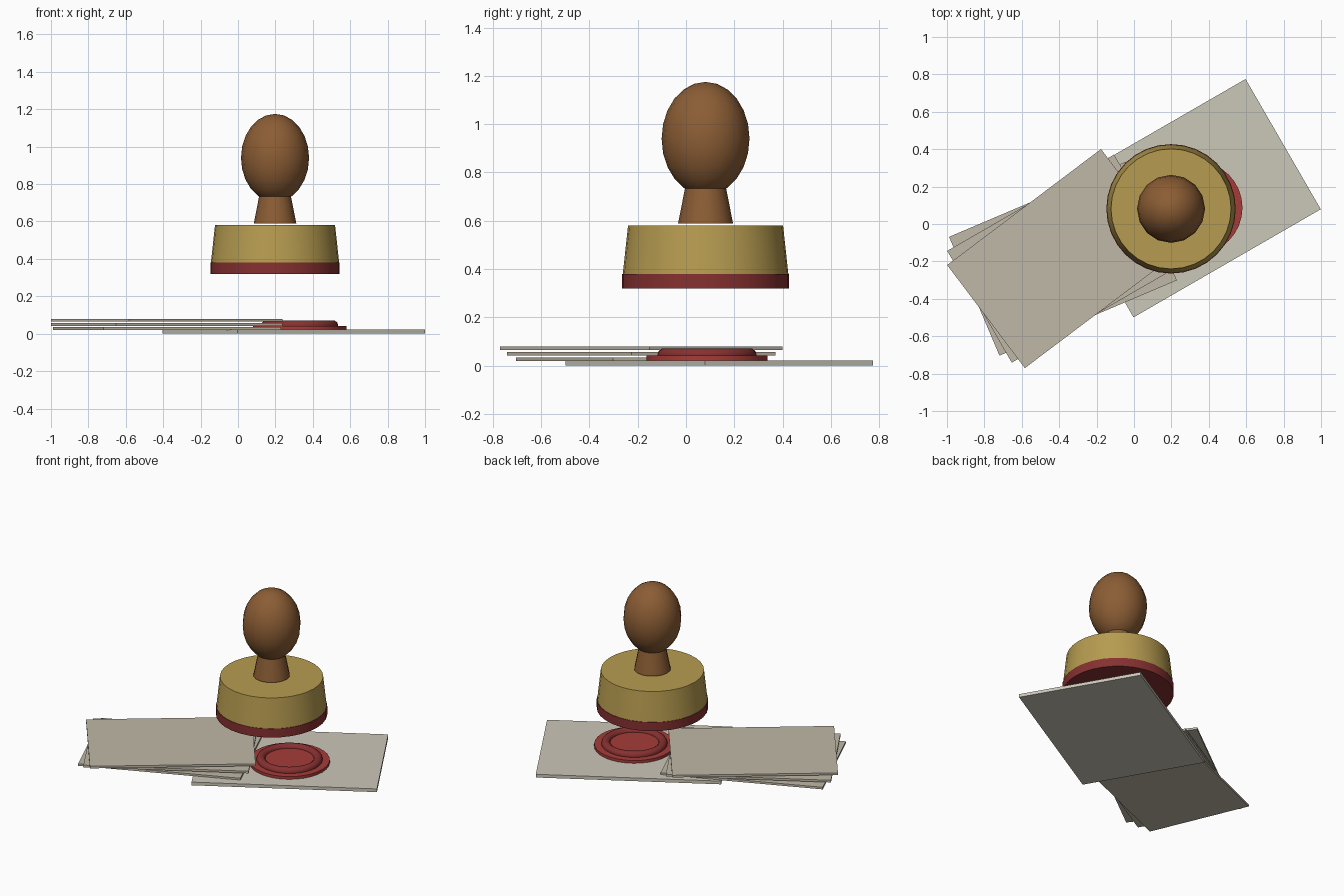
import bpy
from math import radians

if "Cube" in bpy.data.objects:
    bpy.data.objects.remove(bpy.data.objects["Cube"])


def material(name, rgb):
    m = bpy.data.materials.new(name)
    m.diffuse_color = (*rgb, 1)
    m.use_nodes = True
    m.node_tree.nodes["Principled BSDF"].inputs["Base Color"].default_value = m.diffuse_color
    return m


PAPER = material("paper", (0.60, 0.57, 0.48))
SHEET = material("sheet_paper", (0.53, 0.48, 0.39))
WAX = material("wax", (0.38, 0.045, 0.04))
WAX_DARK = material("wax_dark", (0.24, 0.03, 0.03))
BRASS = material("brass", (0.47, 0.33, 0.08))
WOOD = material("wood", (0.26, 0.11, 0.035))


def finish(name, mat, smooth=True):
    ob = bpy.context.object
    ob.name = name
    ob.data.materials.append(mat)
    bpy.ops.object.transform_apply(location=False, rotation=False, scale=True)
    if smooth:
        bpy.ops.object.shade_smooth_by_angle(angle=radians(40))
    return ob


def card(name, x, y, z0, z1, length, width, angle, mat):
    bpy.ops.mesh.primitive_cube_add(size=1, location=(x, y, (z0 + z1) / 2),
                                    rotation=(0, 0, radians(angle)))
    bpy.context.object.scale = (length, width, z1 - z0)
    finish(name, mat, False)


def cone(name, x, y, z0, z1, r0, r1, sides, mat):
    bpy.ops.mesh.primitive_cone_add(vertices=sides, radius1=r0, radius2=r1, depth=z1 - z0,
                                    location=(x, y, (z0 + z1) / 2))
    finish(name, mat)


# Envelope and the fanned stack of sheets
card("envelope", 0.297, 0.138, 0.0, 0.022, 1.156, 0.804, 30, PAPER)
for i, angle in enumerate((23, 30, 37)):
    z = 0.02 + 0.022 * i
    card(f"loose_sheet_{i + 1}", -0.38, -0.185, z, z + 0.0145, 1.03, 0.69, angle, SHEET)

# Wax seal on the envelope
SX, SY = 0.33, 0.087
cone("seal_base", SX, SY, 0.021, 0.041, 0.25, 0.25, 32, WAX)
cone("seal_centre", SX, SY, 0.035, 0.048, 0.155, 0.155, 32, WAX)
bpy.ops.mesh.primitive_torus_add(major_segments=32, minor_segments=10, major_radius=0.178,
                                 minor_radius=0.028, location=(SX, SY, 0.044))
finish("seal_rim", WAX_DARK)

# Hand stamp hovering above the seal
TX, TY = 0.198, 0.081
cone("stamp_face", TX, TY, 0.32, 0.38, 0.346, 0.346, 32, WAX_DARK)
cone("stamp_body", TX, TY, 0.378, 0.58, 0.343, 0.321, 32, BRASS)
cone("handle_neck", TX, TY, 0.588, 0.74, 0.114, 0.084, 16, WOOD)
bpy.ops.mesh.primitive_uv_sphere_add(segments=16, ring_count=12, radius=1,
                                     location=(TX, TY, 0.94))
bpy.context.object.scale = (0.182, 0.182, 0.235)
finish("handle_knob", WOOD)
